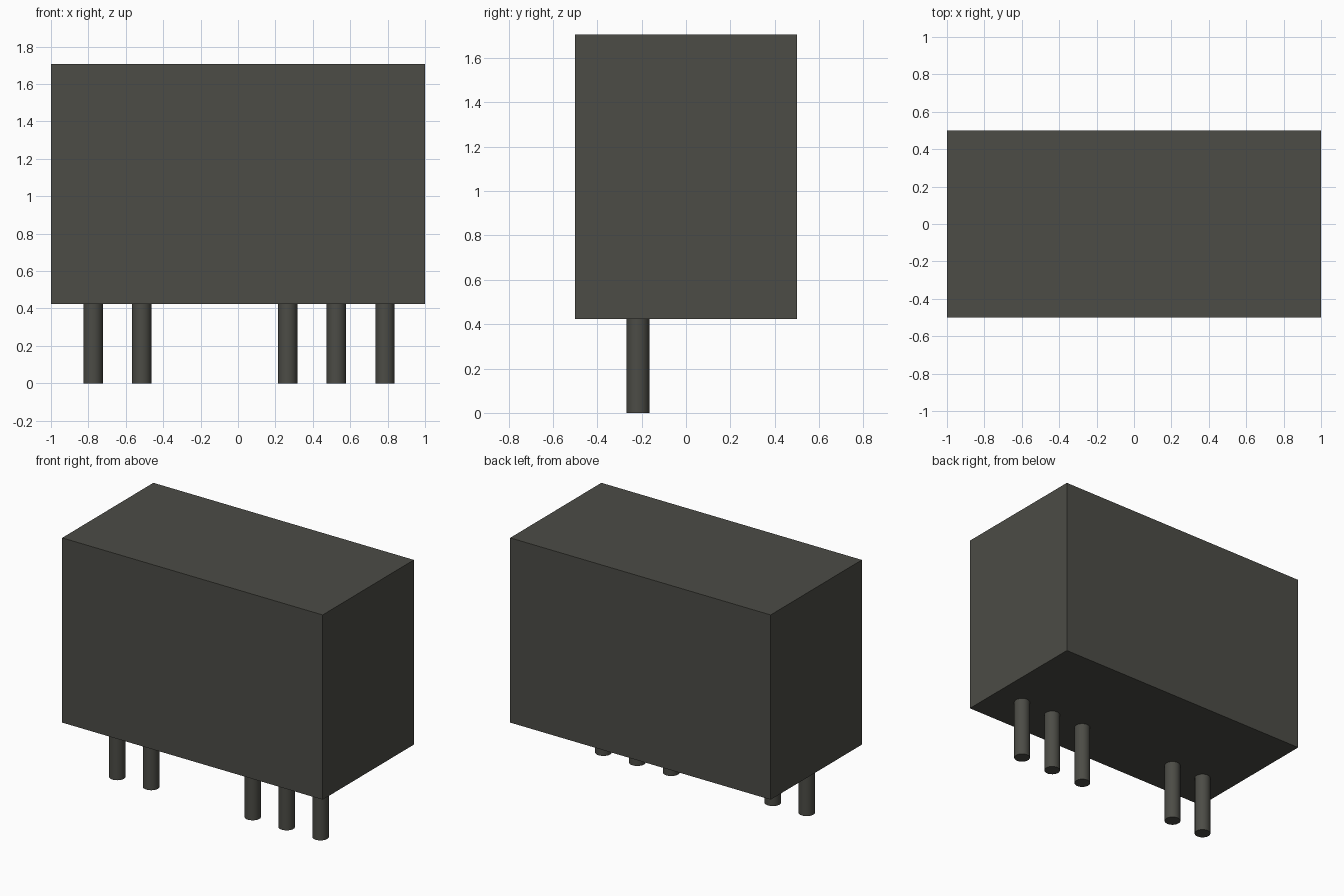
import bpy

cube = bpy.data.objects.get("Cube")
if cube:
    bpy.data.objects.remove(cube, do_unlink=True)

# Single dark grey plastic colour
grey = bpy.data.materials.new("dark_warm_grey")
grey.use_nodes = True
colour = (0.072, 0.072, 0.061, 1.0)
grey.diffuse_color = colour
grey.node_tree.nodes["Principled BSDF"].inputs["Base Color"].default_value = colour

BODY_BOTTOM, BODY_TOP = 0.424, 1.706
PIN_RADIUS, PIN_Y = 0.052, -0.217
PIN_X = (-0.775, -0.515, 0.265, 0.526, 0.786)

# Rectangular housing
bpy.ops.mesh.primitive_cube_add(size=1, location=(0, 0, (BODY_BOTTOM + BODY_TOP) / 2))
body = bpy.context.object
body.name = "housing"
body.scale = (2.0, 1.0, BODY_TOP - BODY_BOTTOM)
bpy.ops.object.transform_apply(location=False, rotation=False, scale=True)
body.data.materials.append(grey)

# Round pins in one row under the housing
for i, x in enumerate(PIN_X, 1):
    bpy.ops.mesh.primitive_cylinder_add(vertices=32, radius=PIN_RADIUS, depth=BODY_BOTTOM,
                                        location=(x, PIN_Y, BODY_BOTTOM / 2))
    pin = bpy.context.object
    pin.name = f"pin_{i}"
    pin.data.materials.append(grey)
    bpy.ops.object.shade_smooth_by_angle()
